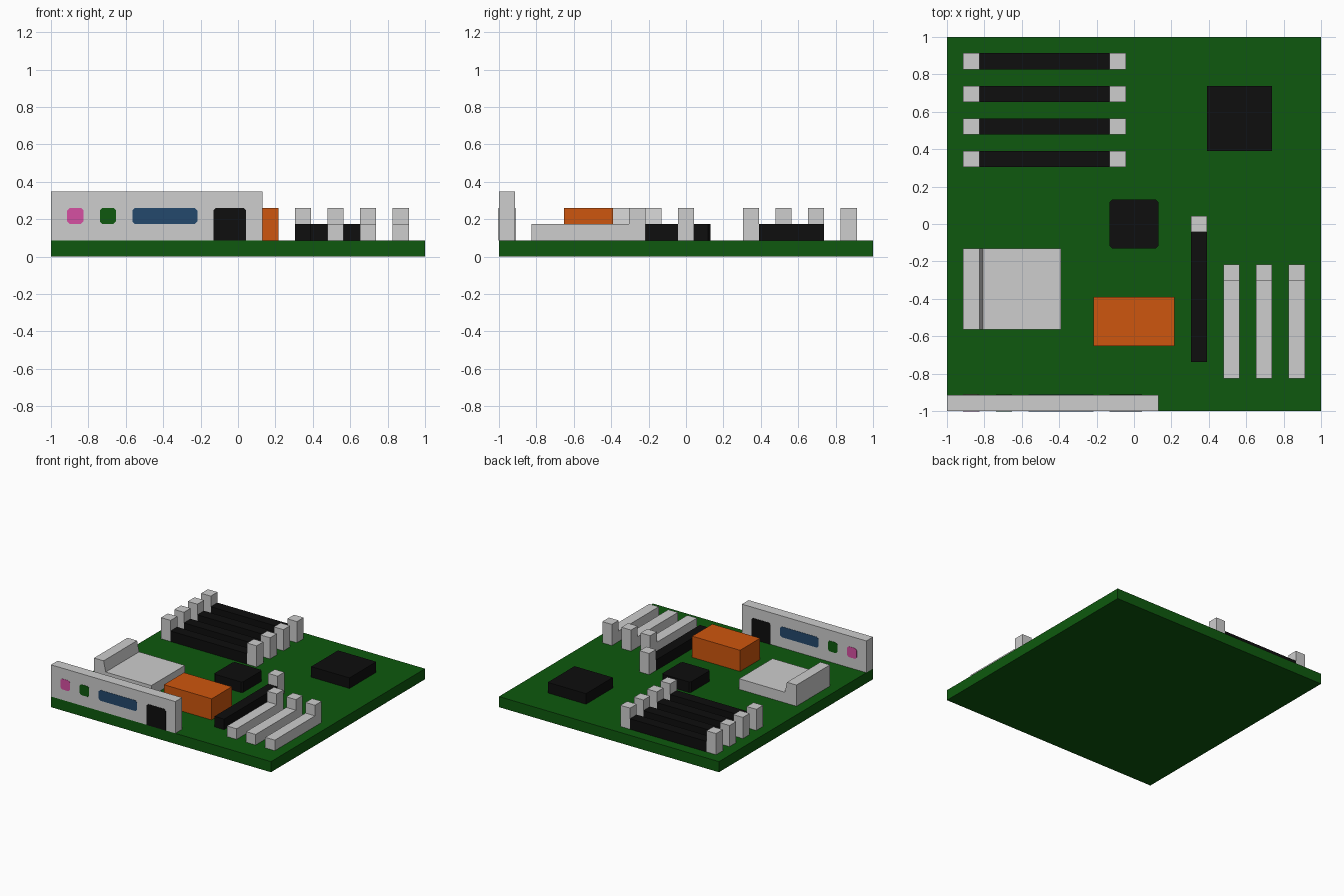
import bpy, bmesh

if "Cube" in bpy.data.objects:
    bpy.data.objects.remove(bpy.data.objects["Cube"])

U = 2 / 23  # the model sits on a 23 x 23 grid


def material(name, rgb):
    m = bpy.data.materials.new(name)
    lin = [((c / 255 + 0.055) / 1.055) ** 2.4 if c > 10 else c / 255 / 12.92 for c in rgb]
    m.diffuse_color = (*lin, 1)
    m.use_nodes = True
    m.node_tree.nodes["Principled BSDF"].inputs["Base Color"].default_value = m.diffuse_color
    return m


GREEN = material("board_green", (14, 89, 14))
WHITE = material("light_grey", (205, 205, 205))
BLACK = material("black", (14, 14, 14))
ORANGE = material("orange", (206, 86, 14))
BLUE = material("dark_blue", (36, 72, 108))
PINK = material("pink", (214, 80, 162))


def prism(name, profile, axis, start, end, mat):
    """Extrude a 2D profile (grid units) along an axis; profile uses the other two axes in order."""
    def place(p, d):
        c = list(p)
        c.insert("xyz".index(axis), d)
        return (c[0] * U - 1, c[1] * U - 1, c[2] * U)
    bm = bmesh.new()
    a = [bm.verts.new(place(p, start)) for p in profile]
    b = [bm.verts.new(place(p, end)) for p in profile]
    bm.faces.new(a)
    bm.faces.new(b[::-1])
    n = len(profile)
    for i in range(n):
        j = (i + 1) % n
        bm.faces.new((a[i], b[i], b[j], a[j]))
    bmesh.ops.recalc_face_normals(bm, faces=bm.faces)
    me = bpy.data.meshes.new(name)
    bm.to_mesh(me)
    bm.free()
    me.materials.append(mat)
    ob = bpy.data.objects.new(name, me)
    bpy.context.collection.objects.link(ob)
    return ob


def box(name, x0, x1, y0, y1, z0, z1, mat):
    return prism(name, [(x0, y0), (x1, y0), (x1, y1), (x0, y1)], "z", z0, z1, mat)


def clipped(x0, x1, y0, y1, c=0.16, bottom=True):
    """Rectangle with small cut corners."""
    low = [(x0, y0 + c), (x0 + c, y0), (x1 - c, y0), (x1, y0 + c)] if bottom else [(x0, y0), (x1, y0)]
    return low + [(x1, y1 - c), (x1 - c, y1), (x0 + c, y1), (x0, y1 - c)]


# Circuit board
box("board", 0, 23, 0, 23, 0, 1, GREEN)

# Four memory slots with end clips
for k, y in enumerate((15, 17, 19, 21), 1):
    box(f"memory_slot_{k}", 2, 10, y, y + 1, 1, 2, BLACK)
    box(f"memory_clip_left_{k}", 1, 2, y, y + 1, 1, 3, WHITE)
    box(f"memory_clip_right_{k}", 10, 11, y, y + 1, 1, 3, WHITE)

# Chips
box("large_chip", 16, 20, 16, 20, 1, 2, BLACK)
prism("small_chip", clipped(10, 13, 10, 13), "z", 1, 2, BLACK)

# Graphics slot with end clip
box("graphics_slot", 15, 16, 3, 11, 1, 2, BLACK)
box("graphics_slot_clip", 15, 16, 11, 12, 1, 3, WHITE)

# Three expansion slots, each stepped up at the rear
for k, x in enumerate((17, 19, 21), 1):
    prism(f"expansion_slot_{k}", [(2, 1), (9, 1), (9, 3), (8, 3), (8, 2), (2, 2)],
          "x", x, x + 1, WHITE)

# Processor socket with raised lever wall
prism("processor_socket", [(1, 1), (7, 1), (7, 2), (2.22, 2), (2, 3), (1, 3)],
      "y", 5, 10, WHITE)

# Heat sink block
box("heat_sink", 9, 14, 4, 7, 1, 3, ORANGE)

# Connector panel with ports showing on both faces
box("connector_panel", 0, 13, 0, 1, 1, 4, WHITE)
ports = [("pink_port", 1, 2, 2, PINK), ("green_port", 3, 4, 2, GREEN),
         ("wide_port", 5, 9, 2, BLUE), ("square_port", 10, 12, 1, BLACK)]
T = 0.025  # plate thickness in grid units
for name, x0, x1, z0, mat in ports:
    shape = clipped(x0, x1, z0, 3, bottom=z0 > 1)
    prism(name + "_front", shape, "y", -T, 0, mat)
    prism(name + "_rear", shape, "y", 1, 1 + T, mat)
